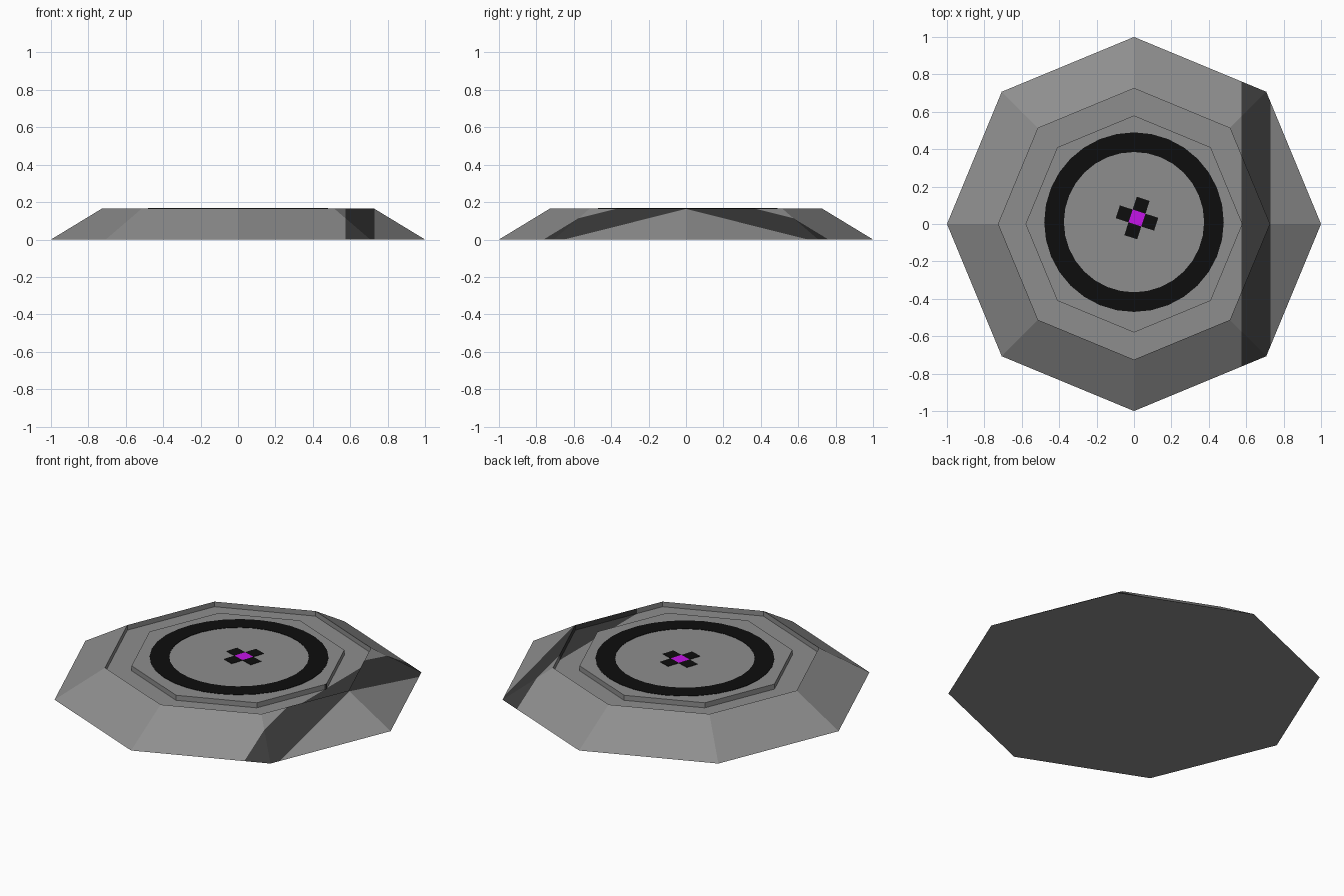
import bpy, bmesh, math
from mathutils import Matrix, Vector

if "Cube" in bpy.data.objects:
    bpy.data.objects.remove(bpy.data.objects["Cube"])

TOP, FLOOR = 0.167, 0.137


def material(name, rgb):
    m = bpy.data.materials.new(name)
    m.diffuse_color = (*rgb, 1)
    m.use_nodes = True
    m.node_tree.nodes["Principled BSDF"].inputs["Base Color"].default_value = m.diffuse_color
    return m


grey = material("stone_grey", (0.27, 0.27, 0.27))
dark = material("dark_grey", (0.042, 0.042, 0.042))
black = material("black", (0.004, 0.004, 0.004))
purple = material("purple", (0.55, 0.007, 0.8))


def finish(bm, name, *mats):
    bmesh.ops.recalc_face_normals(bm, faces=bm.faces)
    me = bpy.data.meshes.new(name)
    bm.to_mesh(me)
    bm.free()
    ob = bpy.data.objects.new(name, me)
    bpy.context.collection.objects.link(ob)
    for m in mats:
        me.materials.append(m)
    return ob


def lathe(bm, profile, n, closed=False, centre=(0, 0)):
    """Sweep (radius, z) points round n sides; open profiles are capped."""
    rings = [[bm.verts.new((centre[0] + r * math.cos(math.tau * i / n),
                            centre[1] + r * math.sin(math.tau * i / n), z))
              for i in range(n)] for r, z in profile]
    pairs = list(zip(rings, rings[1:] + rings[:1])) if closed else list(zip(rings, rings[1:]))
    for a, b in pairs:
        for i in range(n):
            j = (i + 1) % n
            bm.faces.new((a[i], a[j], b[j], b[i]))
    if not closed:
        bm.faces.new(rings[0])
        bm.faces.new(rings[-1])


# Octagonal platform: sloped sides, sunken channel, raised centre
bm = bmesh.new()
lathe(bm, [(1, 0), (0.725, TOP), (0.725, FLOOR), (0.58, FLOOR), (0.58, TOP)], 8)

# Dark stripe across the right side, cut into the faces
X0, X1 = 0.575, 0.73
for x in (X0, X1):
    bmesh.ops.bisect_plane(bm, geom=bm.verts[:] + bm.edges[:] + bm.faces[:],
                           plane_co=(x, 0, 0), plane_no=(1, 0, 0))
for f in bm.faces:
    on_base = all(v.co.z < 0.001 for v in f.verts)
    if not on_base and X0 < f.calc_center_median().x < X1:
        f.material_index = 1
finish(bm, "platform", grey, dark)

# Painted ring on the raised centre
bm = bmesh.new()
lathe(bm, [(0.48, TOP - 0.002), (0.48, TOP + 0.002), (0.375, TOP + 0.002),
           (0.375, TOP - 0.002)], 32, closed=True, centre=(0, 0.01))
finish(bm, "landing_ring", black)

# Small tilted cross: purple centre with four black arms
turn = Matrix.Rotation(math.radians(-18), 4, 'Z')
ARM = 0.072


def tile(name, dx, dy, mat):
    bm = bmesh.new()
    bmesh.ops.create_cube(bm, size=1)
    pos = Vector((0.016, 0.032, TOP)) + turn @ Vector((dx * ARM, dy * ARM, 0))
    bm.transform(Matrix.Translation(pos) @ turn @ Matrix.Diagonal((ARM, ARM, 0.004, 1)))
    finish(bm, name, mat)


tile("cross_centre", 0, 0, purple)
for k, (dx, dy) in enumerate([(1, 0), (0, 1), (-1, 0), (0, -1)]):
    tile(f"cross_arm_{k + 1}", dx, dy, black)
